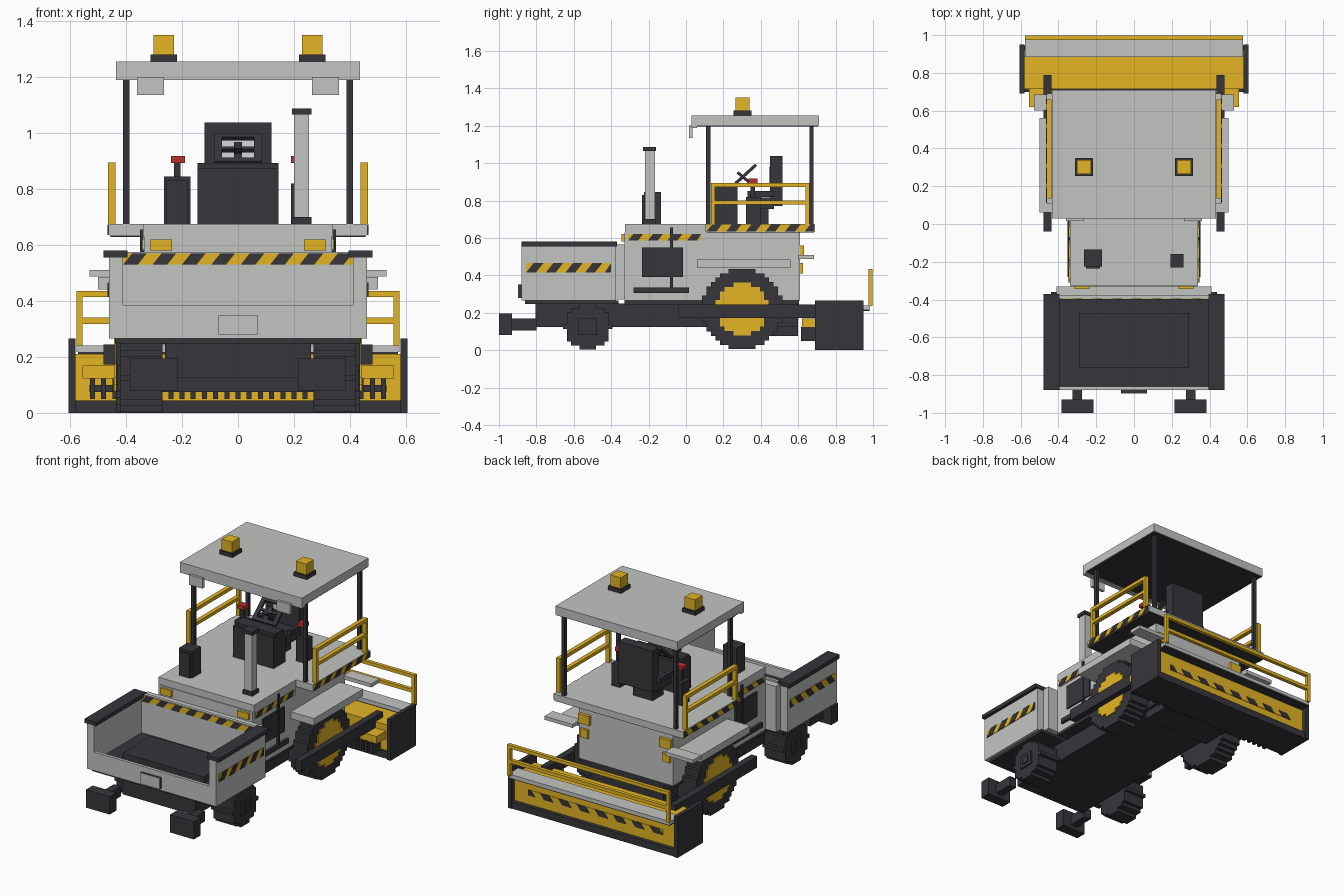
import bpy, bmesh, math

if "Cube" in bpy.data.objects:
    bpy.data.objects.remove(bpy.data.objects["Cube"])


def material(name, rgb):
    m = bpy.data.materials.new(name)
    m.diffuse_color = (*rgb, 1)
    m.use_nodes = True
    m.node_tree.nodes["Principled BSDF"].inputs["Base Color"].default_value = m.diffuse_color
    return m


GRAY = material("light_gray", (0.54, 0.56, 0.545))
DARK = material("charcoal", (0.037, 0.036, 0.043))
YELLOW = material("yellow", (0.77, 0.46, 0.018))
RED = material("red", (0.5, 0.03, 0.03))
PALE = material("pale_gray", (0.66, 0.69, 0.72))


def finish(name, bm, mat):
    bmesh.ops.recalc_face_normals(bm, faces=bm.faces)
    me = bpy.data.meshes.new(name)
    bm.to_mesh(me)
    bm.free()
    me.materials.append(mat)
    ob = bpy.data.objects.new(name, me)
    bpy.context.collection.objects.link(ob)
    return ob


def prism(bm, pts, offset):
    """Extrude a polygon by an offset vector."""
    f = bm.faces.new([bm.verts.new(p) for p in pts])
    r = bmesh.ops.extrude_face_region(bm, geom=[f])
    vs = [g for g in r["geom"] if isinstance(g, bmesh.types.BMVert)]
    bmesh.ops.translate(bm, verts=vs, vec=offset)


def boxes(name, mat, *items, mirror=False):
    """Boxes given as (x0, x1, y0, y1, z0, z1), optionally mirrored in x."""
    bm = bmesh.new()
    for x0, x1, y0, y1, z0, z1 in items:
        for a, b in ([(x0, x1), (-x1, -x0)] if mirror else [(x0, x1)]):
            prism(bm, [(a, y0, z0), (b, y0, z0), (b, y1, z0), (a, y1, z0)], (0, 0, z1 - z0))
    return finish(name, bm, mat)


def stepped_disc(name, mat, x0, x1, cy, cz, r, rows):
    """Disc built from stacked rows, giving a blocky round outline."""
    h = 2 * r / rows
    items = []
    for i in range(rows):
        z = -r + (i + 0.5) * h
        w = max(h, round(math.sqrt(r * r - z * z) / h) * h)
        items.append((x0, x1, cy - w, cy + w, cz + z - h / 2, cz + z + h / 2))
    return boxes(name, mat, *items, mirror=True)


def stripes(name, place, depth, u0, u1, v0, v1, period=0.105, slope=0.8):
    """Yellow band with slanted dark bars; place maps (u, v) to a point."""
    bm = bmesh.new()
    prism(bm, [place(*p) for p in ((u0, v0), (u1, v0), (u1, v1), (u0, v1))],
          [d * 0.003 for d in depth])
    finish(name + "_band", bm, YELLOW)
    bm = bmesh.new()
    slant = (v1 - v0) * slope
    u = u0
    while u < u1:
        c = lambda t: min(max(t, u0), u1)
        prism(bm, [place(c(u), v0), place(c(u + period / 2), v0),
                   place(c(u + period / 2 + slant), v1), place(c(u + slant), v1)],
              [d * 0.006 for d in depth])
        u += period
    finish(name + "_bars", bm, DARK)


def side_stripes(name, x, *rng):
    for s, side in ((1, "right"), (-1, "left")):
        stripes(f"{name}_{side}", lambda u, v: (s * x, u, v), (s, 0, 0), *rng)


# Hopper with low front wall, tall sides and dark floor
boxes("hopper_shell", GRAY, (-.46, .46, -.88, -.375, .265, .31),
      (-.41, .41, -.88, -.86, .31, .385), (-.41, .41, -.395, -.375, .31, .575))
boxes("hopper_sides", GRAY, (.41, .46, -.88, -.375, .31, .555), mirror=True)
boxes("hopper_caps", DARK, (.395, .48, -.88, -.37, .555, .58), mirror=True)
boxes("hopper_floor", DARK, (-.41, .41, -.86, -.395, .31, .325),
      (-.29, .29, -.76, -.47, .325, .365))
boxes("hopper_underside", DARK, (-.44, .44, -.86, -.36, .248, .266))
boxes("hopper_latch", DARK, (-.07, .07, -.895, -.88, .28, .35))
boxes("latch_face", GRAY, (-.07, .07, -.898, -.895, .28, .35))
stripes("hopper_back_stripe", lambda u, v: (u, -.395, v), (0, -1, 0), -.41, .41, .53, .57)
side_stripes("hopper_stripe", .46, -.855, -.40, .415, .465)

# Chassis, push rollers and front wheels
boxes("chassis", DARK, (-.26, .26, -.805, .6, .125, .25),
      (-.24, .24, .4, .6, .075, .125), (-.335, .335, -.33, .605, .245, .267))
boxes("push_rollers", DARK, (.215, .385, -1, -.93, .08, .195),
      (.275, .325, -.93, -.8, .105, .17), mirror=True)
stepped_disc("front_wheel", DARK, .27, .42, -.525, .125, .122, 11)
boxes("front_wheel_hub", DARK, (.42, .43, -.575, -.475, .08, .17),
      (.43, .436, -.55, -.5, .1, .15), mirror=True)

# Rear drive wheels
stepped_disc("rear_wheel", DARK, .30, .435, .30, .22, .215, 18)
stepped_disc("rear_wheel_hub", YELLOW, .43, .442, .30, .22, .142, 12)
boxes("tow_arms", DARK, (.438, .48, -.04, .79, .172, .245), mirror=True)

# Main body
boxes("body", GRAY, (-.335, .335, -.33, .61, .265, .63), (-.34, .34, -.31, .1, .58, .65),
      (-.41, .41, -.375, -.33, .27, .565), (-.34, .34, -.325, .11, .63, .675))
boxes("platform", GRAY, (-.46, .46, .105, .69, .633, .675))
boxes("platform_underside", DARK, (-.455, .455, .11, .685, .628, .633))
boxes("fenders", GRAY, (.33, .5, .06, .56, .44, .485), mirror=True)
boxes("rear_steps", GRAY, (.33, .53, .6, .685, .487, .51), mirror=True)
boxes("side_vents", DARK, (.33, .345, -.235, -.015, .39, .55),
      (.33, .35, -.085, -.07, .335, .655), (.33, .352, -.28, .015, .305, .335), mirror=True)
boxes("front_lamps", YELLOW, (.235, .315, -.345, -.325, .58, .62), mirror=True)
boxes("rear_lamps", YELLOW, (.25, .33, .61, .63, .5, .56),
      (.265, .32, .61, .625, .41, .465), mirror=True)
side_stripes("body_stripe", .34, -.31, .08, .585, .62)
side_stripes("platform_stripe", .46, .11, .685, .635, .672)

# Canopy, posts, lamps and beacons
boxes("roof", GRAY, (-.435, .435, .03, .71, 1.2, 1.255))
boxes("roof_front_lip", GRAY, (-.435, .435, .03, .06, 1.188, 1.2))
boxes("roof_underside", DARK, (-.43, .43, .06, .705, 1.195, 1.2))
boxes("roof_posts", DARK, (.388, .41, .108, .13, .675, 1.2),
      (.388, .41, .66, .682, .675, 1.2), mirror=True)
boxes("roof_lamps", GRAY, (.265, .36, .015, .035, 1.135, 1.2), mirror=True)
boxes("beacon_bases", DARK, (.218, .312, .255, .35, 1.255, 1.28), mirror=True)
boxes("beacons", YELLOW, (.228, .302, .265, .34, 1.28, 1.35), mirror=True)

# Platform guard rails
boxes("guard_rails", YELLOW, (.437, .464, .135, .66, .873, .895),
      (.437, .464, .135, .66, .78, .8), (.437, .464, .135, .155, .675, .875),
      (.437, .464, .64, .66, .675, .875), mirror=True)

# Exhaust stack and air filter
boxes("exhaust_pipe", GRAY, (.2, .253, -.22, -.167, .7, 1.065))
boxes("exhaust_ends", DARK, (.192, .262, -.23, -.16, .675, .7),
      (.192, .262, -.23, -.16, 1.065, 1.087))
boxes("air_filter", DARK, (-.265, -.17, -.225, -.135, .675, .845),
      (-.255, -.18, -.235, -.225, .675, .83))

# Operator station
boxes("console", DARK, (-.145, .145, .155, .275, .675, .875), (-.145, .145, .17, .25, .875, .893))
boxes("seat", DARK, (-.07, .07, .33, .44, .675, .755), (-.12, .12, .32, .47, .755, .815),
      (-.12, .12, .45, .515, .77, 1.037))
boxes("armrests", DARK, (.12, .145, .33, .47, .82, .85), (.19, .25, .32, .40, .675, .82),
      (.205, .228, .345, .37, .82, .895), mirror=True)
boxes("control_knobs", RED, (.19, .24, .335, .382, .893, .917), mirror=True)

# Steering wheel: tilted square ring on a slanted column
bm = bmesh.new()
tilt = lambda x, t: (x, .27 + .11 * t, .885 + .1 * t)
for x0, x1, t0, t1 in ((-.085, -.058, 0, 1), (.058, .085, 0, 1), (-.058, .058, 0, .15),
                       (-.058, .058, .88, 1), (-.058, .058, .45, .55), (-.015, .015, .15, .7)):
    prism(bm, [tilt(x0, t0), tilt(x1, t0), tilt(x1, t1), tilt(x0, t1)], (0, -.011, .012))
prism(bm, [(-.015, .27, .945), (-.015, .28, .957), (-.015, .365, .885), (-.015, .355, .873)],
      (.03, 0, 0))
finish("steering_wheel", bm, DARK)
boxes("seat_panel", PALE, (-.06, .06, .443, .45, .895, .978))

# Screed with end plates, walkway and rear rail
boxes("screed_body", YELLOW, (-.58, .58, .715, .92, .045, .21))
boxes("screed_base", DARK, (-.58, .58, .7, .945, 0, .045))
boxes("screed_end_plates", DARK, (.58, .605, .69, .95, 0, .265), mirror=True)
boxes("screed_brackets", YELLOW, (.435, .555, .62, .715, .122, .17), mirror=True)
boxes("walkway", GRAY, (-.577, .577, .885, .985, .217, .24))
boxes("walkway_underside", DARK, (-.572, .572, .89, .98, .21, .217))
boxes("rear_rail", YELLOW, (-.577, .577, .975, .998, .413, .435),
      (-.577, .577, .975, .998, .318, .34), (-.577, -.555, .975, .998, .235, .413),
      (.555, .577, .975, .998, .235, .413))
stripes("screed_stripe", lambda u, v: (u, .92, v), (0, 1, 0), -.48, .48, .105, .14, .13)

# Spreading auger in front of the screed
boxes("auger", DARK, (-.53, .53, .64, .67, .075, .1),
      *[(x * .04 - .009, x * .04 + .009, .615, .695, .05, .125) for x in range(-13, 14)])
